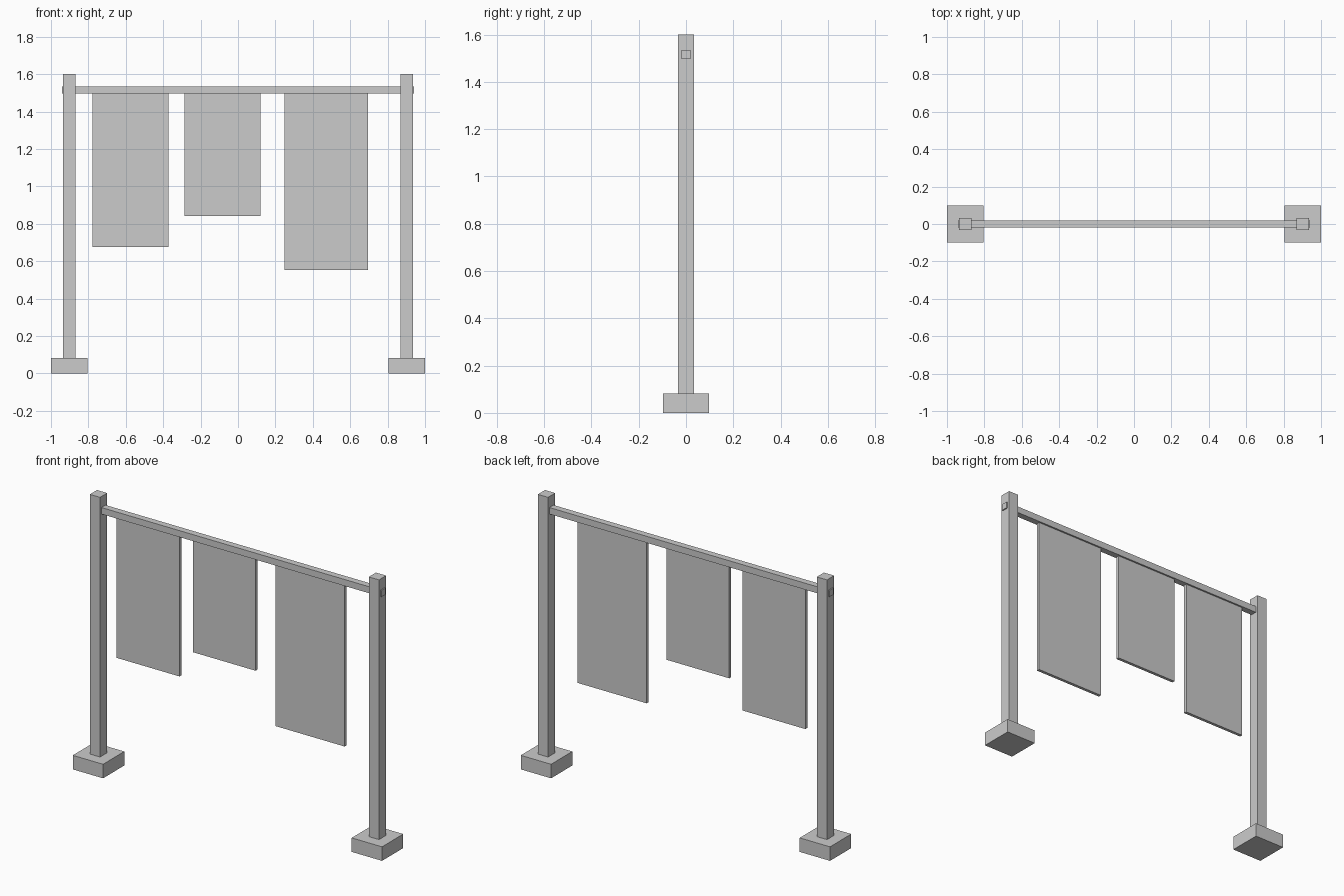
import bpy

if "Cube" in bpy.data.objects:
    bpy.data.objects.remove(bpy.data.objects["Cube"])


def box(name, x0, x1, y0, y1, z0, z1):
    """Axis-aligned box between the given limits."""
    bpy.ops.mesh.primitive_cube_add(
        size=1, location=((x0 + x1) / 2, (y0 + y1) / 2, (z0 + z1) / 2))
    ob = bpy.context.object
    ob.name = name
    ob.scale = (x1 - x0, y1 - y0, z1 - z0)
    bpy.ops.object.transform_apply(location=False, rotation=False, scale=True)
    return ob


POST_X = 0.902
FOOT = 0.098      # half width of the foot block
POST = 0.033      # half width of the post
RAIL = 0.019      # half width of the rail
RAIL_Z = 1.516
CLOTH = 0.009     # half thickness of the hanging panels

# Feet and posts on both sides
for side, s in (("left", -1), ("right", 1)):
    x = s * POST_X
    box(side + "_foot", x - FOOT, x + FOOT, -FOOT, FOOT, 0, 0.082)
    box(side + "_post", x - POST, x + POST, -POST, POST, 0.082, 1.6)

# Rail passing through both posts
box("rail", -0.942, 0.942, -RAIL, RAIL, RAIL_Z - RAIL, RAIL_Z + RAIL)

# Hanging panels: left edge, right edge, bottom
panels = [(-0.778, -0.372, 0.677), (-0.286, 0.12, 0.842), (0.248, 0.696, 0.553)]
for i, (x0, x1, bottom) in enumerate(panels, 1):
    box(f"hanging_panel_{i}", x0, x1, -CLOTH, CLOTH, bottom, RAIL_Z - RAIL)
